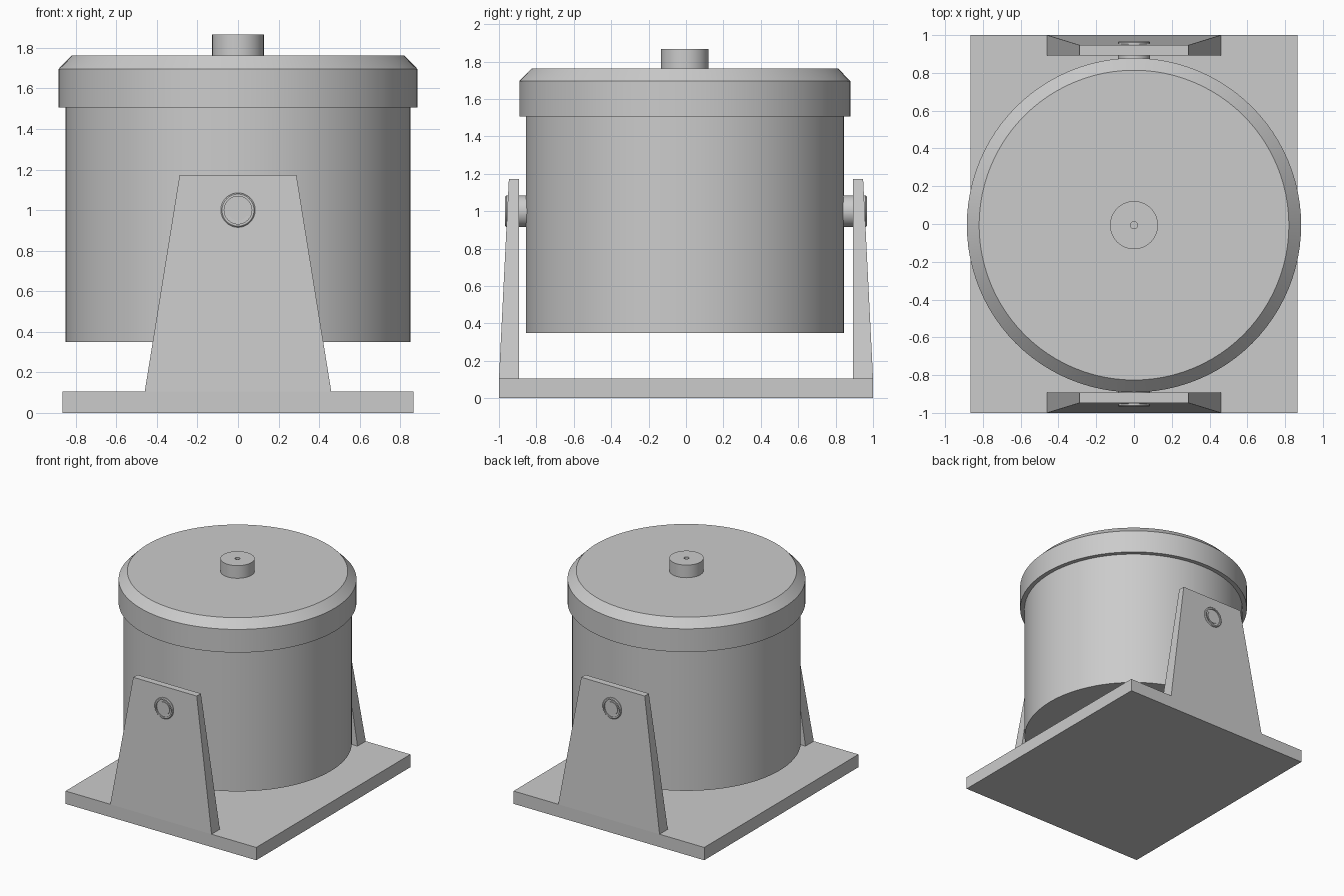
import bpy, bmesh, math
from mathutils import Matrix, Vector

if "Cube" in bpy.data.objects:
    bpy.data.objects.remove(bpy.data.objects["Cube"])


def finish(bm, name, smooth=False):
    bmesh.ops.recalc_face_normals(bm, faces=bm.faces)
    mesh = bpy.data.meshes.new(name)
    bm.to_mesh(mesh)
    bm.free()
    obj = bpy.data.objects.new(name, mesh)
    bpy.context.collection.objects.link(obj)
    if smooth:
        bpy.ops.object.select_all(action='DESELECT')
        obj.select_set(True)
        bpy.context.view_layer.objects.active = obj
        bpy.ops.object.shade_smooth_by_angle(angle=math.radians(30))
    return obj


def lathe(name, profile, steps=96, matrix=Matrix()):
    """Revolve (radius, height) points around z, then place with matrix."""
    bm = bmesh.new()
    verts = [bm.verts.new((r, 0, z)) for r, z in profile]
    edges = [bm.edges.new(pair) for pair in zip(verts, verts[1:])]
    bmesh.ops.spin(bm, geom=verts + edges, cent=(0, 0, 0), axis=(0, 0, 1),
                   angle=math.tau, steps=steps)
    bmesh.ops.remove_doubles(bm, verts=bm.verts, dist=1e-4)
    bmesh.ops.transform(bm, matrix=matrix, verts=bm.verts)
    return finish(bm, name, True)


# Base plate
bm = bmesh.new()
bmesh.ops.create_cube(bm, size=1, matrix=Matrix.Translation((0, 0, 0.0525))
                      @ Matrix.Diagonal((1.732, 2, 0.105, 1)))
finish(bm, "base_plate")

# Drum, lid and knob share an axis very slightly forward of centre
axis = Matrix.Translation((0, -0.006, 0))
lathe("drum", [(0, 0.35), (0.85, 0.35), (0.85, 1.52), (0, 1.52)], matrix=axis)
lathe("lid", [(0, 1.506), (0.885, 1.506), (0.885, 1.696), (0.82, 1.762),
              (0, 1.762)], matrix=axis)
lathe("knob", [(0, 1.755), (0.127, 1.755), (0.127, 1.866), (0.019, 1.866),
               (0.019, 1.77), (0, 1.77)], 64, axis)

for side, label in ((-1, "front"), (1, "back")):
    # Tapered bracket: vertical inner face, leaning outer face
    bm = bmesh.new()
    bmesh.ops.create_cube(bm, size=2)
    for v in bm.verts:
        top, outer = v.co.z > 0, v.co.y > 0
        y = (0.947 if top else 1.0) if outer else 0.893
        v.co = Vector((v.co.x * (0.288 if top else 0.46), side * y,
                       1.173 if top else 0.105))
    finish(bm, label + "_bracket")

    # Pivot pin with a recessed ring around its centre
    turn = Matrix.Translation((0, 0, 1.0)) @ Matrix.Rotation(-side * math.pi / 2, 4, 'X')
    lathe(label + "_pivot", [(0, 0.83), (0.085, 0.83), (0.085, 0.961), (0.079, 0.967),
                             (0.068, 0.967), (0.068, 0.957), (0.052, 0.957),
                             (0.052, 0.963), (0, 0.963)], 48, turn)
